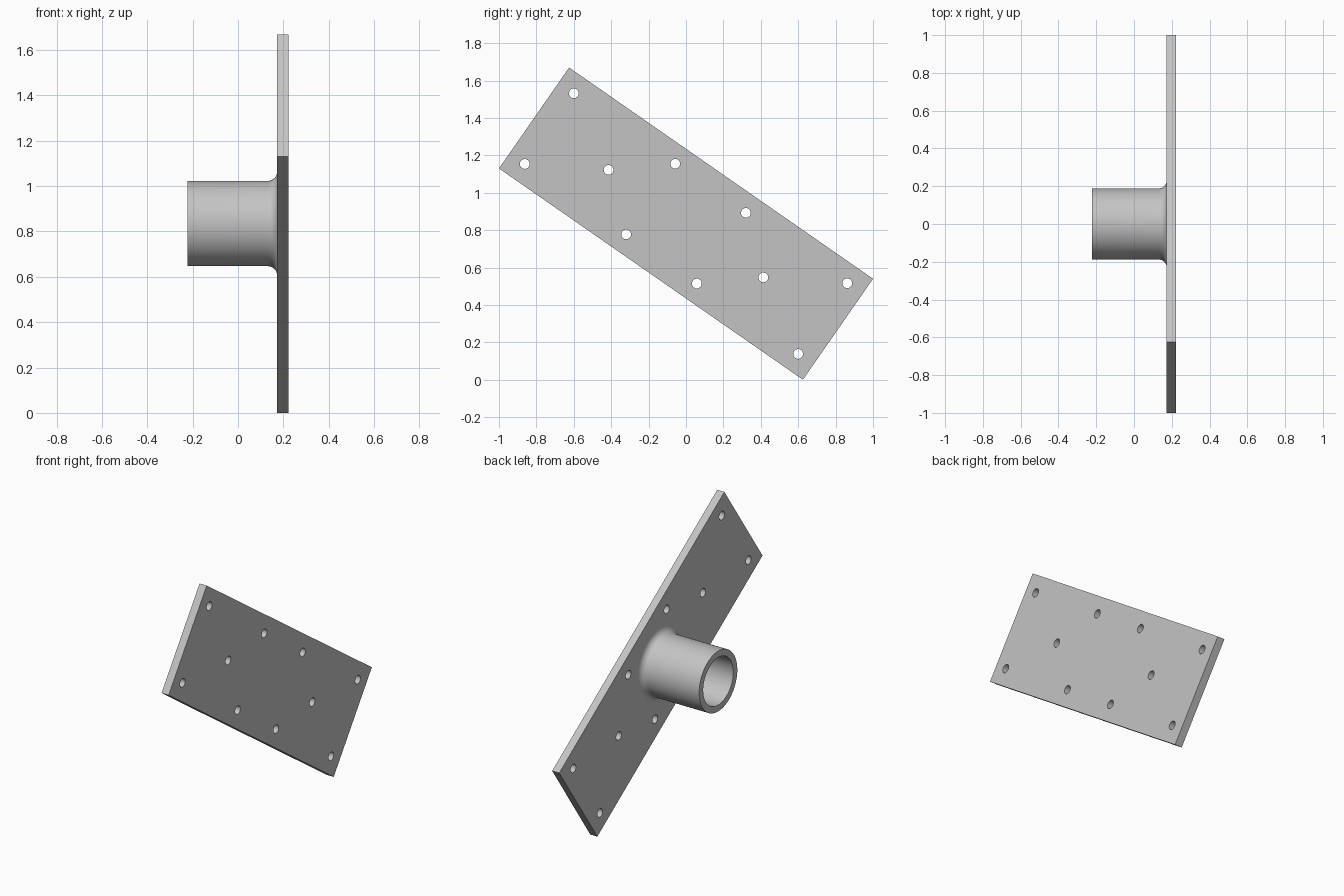
import bpy, bmesh, math
from mathutils import Matrix, Vector

if "Cube" in bpy.data.objects:
    bpy.data.objects.remove(bpy.data.objects["Cube"], do_unlink=True)

LENGTH, WIDTH, THICK = 1.979, 0.657, 0.049
FACE_X, END_X = 0.173, -0.222
TILT = Matrix.Translation((0, 0, 0.835)) @ Matrix.Rotation(math.radians(-34.8), 4, "X")

steel = bpy.data.materials.new("grey steel")
steel.use_nodes = True
colour = (0.55, 0.55, 0.55, 1)
steel.diffuse_color = colour
steel.node_tree.nodes["Principled BSDF"].inputs["Base Color"].default_value = colour


def make_object(name, bm):
    bmesh.ops.recalc_face_normals(bm, faces=bm.faces)
    mesh = bpy.data.meshes.new(name)
    bm.to_mesh(mesh)
    bm.free()
    mesh.materials.append(steel)
    obj = bpy.data.objects.new(name, mesh)
    bpy.context.collection.objects.link(obj)
    obj.matrix_world = TILT
    return obj


def smooth(obj):
    bpy.ops.object.select_all(action="DESELECT")
    obj.select_set(True)
    bpy.context.view_layer.objects.active = obj
    bpy.ops.object.shade_smooth_by_angle(angle=math.radians(35))


# Mounting plate
bm = bmesh.new()
bmesh.ops.create_cube(bm, size=1, matrix=Matrix.Translation((FACE_X + THICK / 2, 0, 0))
                      @ Matrix.Diagonal((THICK, LENGTH, WIDTH, 1)))
plate = make_object("mounting_plate", bm)

# Bolt holes: four corners, four inner, two on the centre line
holes = [(a * s, 0.23 * t) for a in (0.89, 0.23) for s in (-1, 1) for t in (-1, 1)]
holes += [(-0.504, 0), (0.504, 0)]
bm = bmesh.new()
for u, v in holes:
    bmesh.ops.create_cone(bm, cap_ends=True, segments=32, radius1=0.026, radius2=0.026, depth=0.2,
                          matrix=Matrix.Translation((FACE_X + THICK / 2, u, v))
                          @ Matrix.Rotation(math.pi / 2, 4, "Y"))
cutter = make_object("hole_cutter", bm)
cutter.hide_render = True
cut = plate.modifiers.new("bolt holes", "BOOLEAN")
cut.operation, cut.solver, cut.object = "DIFFERENCE", "EXACT", cutter
bpy.context.view_layer.objects.active = plate
plate.select_set(True)
bpy.ops.object.modifier_apply(modifier=cut.name)
bpy.data.objects.remove(cutter, do_unlink=True)
smooth(plate)

# Socket tube with a filleted foot, turned around the plate's normal
OUTER, INNER, FILLET = 0.188, 0.148, 0.042
profile = [(FACE_X + 0.005, INNER), (END_X, INNER), (END_X, OUTER)]
for i in range(9):
    a = math.pi / 2 * i / 8
    profile.append((FACE_X - FILLET + FILLET * math.sin(a), OUTER + FILLET * (1 - math.cos(a))))
profile.append((FACE_X + 0.005, OUTER + FILLET))
bm = bmesh.new()
verts = [bm.verts.new((x, 0, r)) for x, r in profile]
edges = [bm.edges.new((v, verts[(i + 1) % len(verts)])) for i, v in enumerate(verts)]
bmesh.ops.spin(bm, geom=verts + edges, cent=(0, 0, 0), axis=Vector((1, 0, 0)),
               angle=math.tau, steps=64, use_merge=True)
bmesh.ops.remove_doubles(bm, verts=bm.verts, dist=0.0001)
smooth(make_object("socket_tube", bm))
